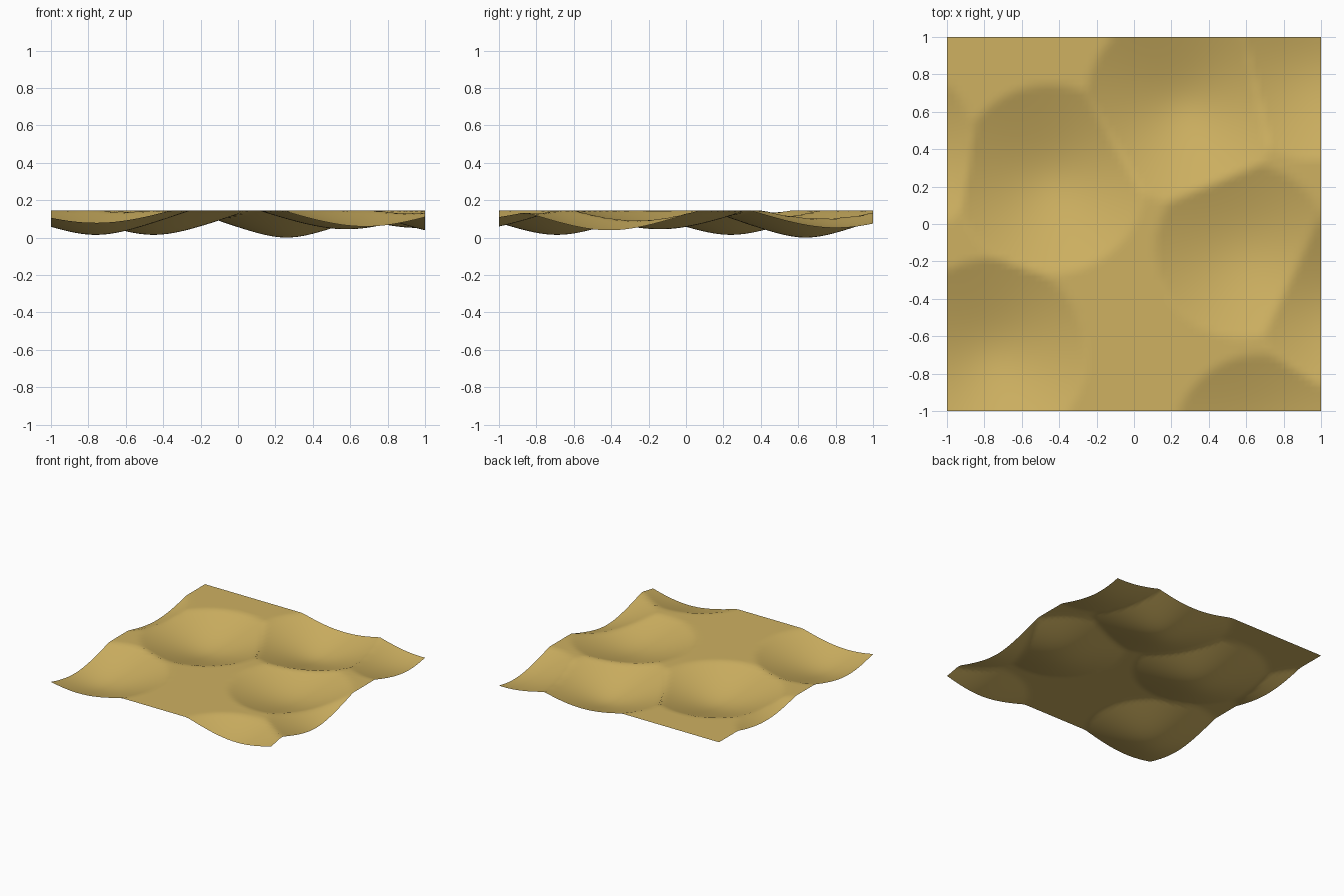
import bpy, bmesh
from math import sqrt

if "Cube" in bpy.data.objects:
    bpy.data.objects.remove(bpy.data.objects["Cube"])

# Hollows in the sheet: centre x, centre y, bluntness (blunter = shallower)
HOLLOWS = [
    (-0.45, 0.24, 0.19), (-0.76, -0.69, 0.19), (0.26, 0.64, 0.15),
    (0.58, -0.14, 0.27), (1.16, -0.41, 0.20), (0.68, -1.17, 0.26),
    (0.96, 0.80, 0.29), (-1.34, 0.38, 0.19),
]
REACH, SLOPE, BASE = 0.54, 0.372, 0.15


def height(x, y):
    # distance to the nearest hollow, cut off flat at the rim
    d = min(sqrt((x - a) ** 2 + (y - b) ** 2 + h * h) for a, b, h in HOLLOWS)
    return SLOPE * (min(d, REACH) - BASE)


# Sand-coloured material
sand = bpy.data.materials.new("sand")
sand.diffuse_color = (0.62, 0.44, 0.12, 1)
sand.use_nodes = True
sand.node_tree.nodes["Principled BSDF"].inputs["Base Color"].default_value = sand.diffuse_color

# Dune sheet: a fine grid pressed into hollows
bm = bmesh.new()
bmesh.ops.create_grid(bm, x_segments=64, y_segments=64, size=1)
for v in bm.verts:
    v.co.z = height(v.co.x, v.co.y)
for f in bm.faces:
    f.smooth = True
low = min(v.co.z for v in bm.verts)
for v in bm.verts:
    v.co.z -= low
mesh = bpy.data.meshes.new("dune_sheet")
bm.to_mesh(mesh)
bm.free()
mesh.materials.append(sand)
obj = bpy.data.objects.new("dune_sheet", mesh)
bpy.context.collection.objects.link(obj)
